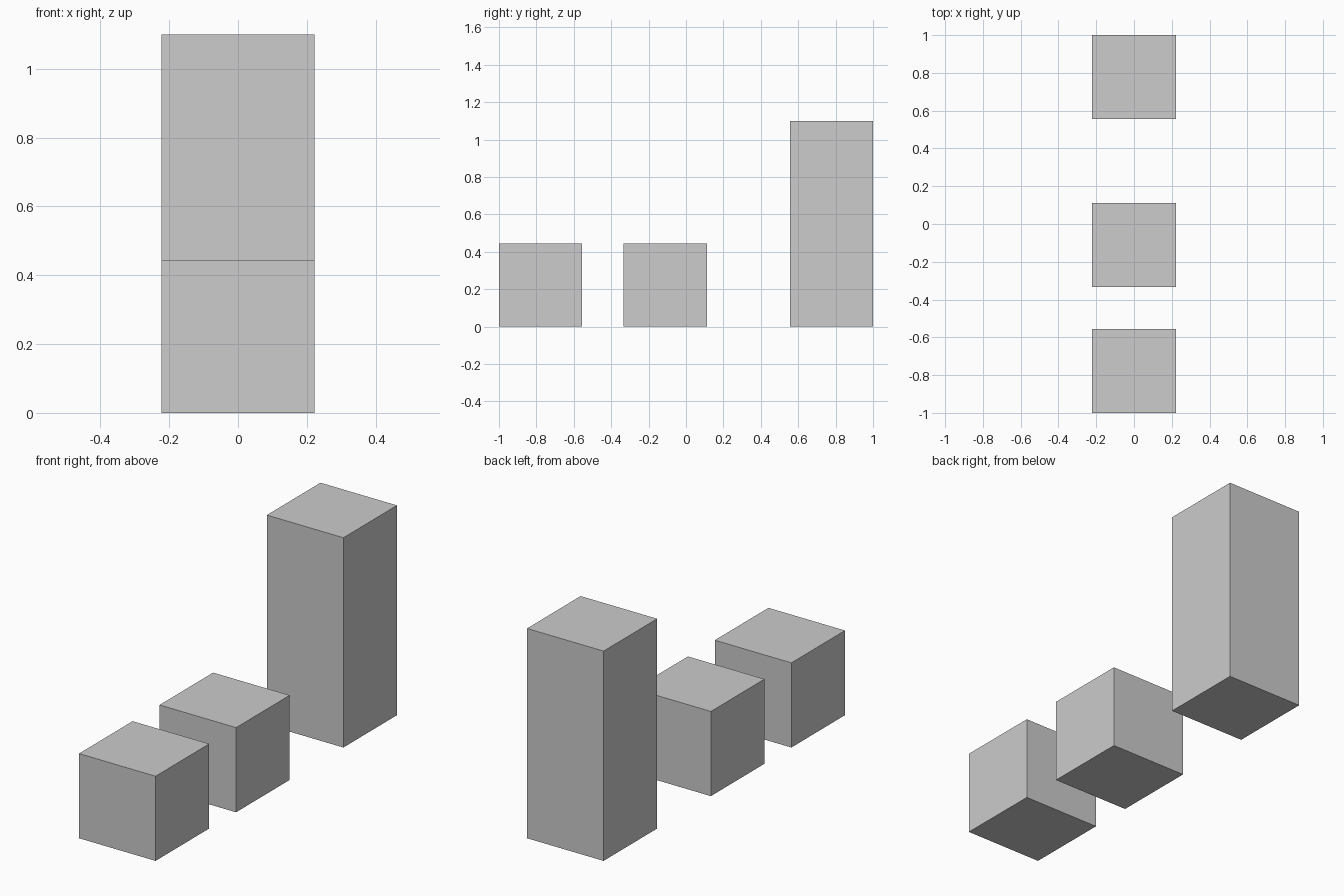
import bpy

if "Cube" in bpy.data.objects:
    bpy.data.objects.remove(bpy.data.objects["Cube"])

SIDE = 0.444  # square footprint of every block

grey = bpy.data.materials.new("light_grey")
grey.diffuse_color = (0.604, 0.604, 0.604, 1.0)
grey.use_nodes = True
grey.node_tree.nodes["Principled BSDF"].inputs["Base Color"].default_value = grey.diffuse_color


def block(name, y, height):
    """Square block standing on the ground, centred at y."""
    bpy.ops.mesh.primitive_cube_add(size=1, location=(0, y, height / 2))
    ob = bpy.context.object
    ob.name = name
    ob.scale = (SIDE, SIDE, height)
    bpy.ops.object.transform_apply(location=False, rotation=False, scale=True)
    ob.data.materials.append(grey)


# Two low cubes and a tall pillar in a row
block("front_cube", -0.778, SIDE)
block("middle_cube", -0.111, SIDE)
block("back_pillar", 0.778, 1.10)
